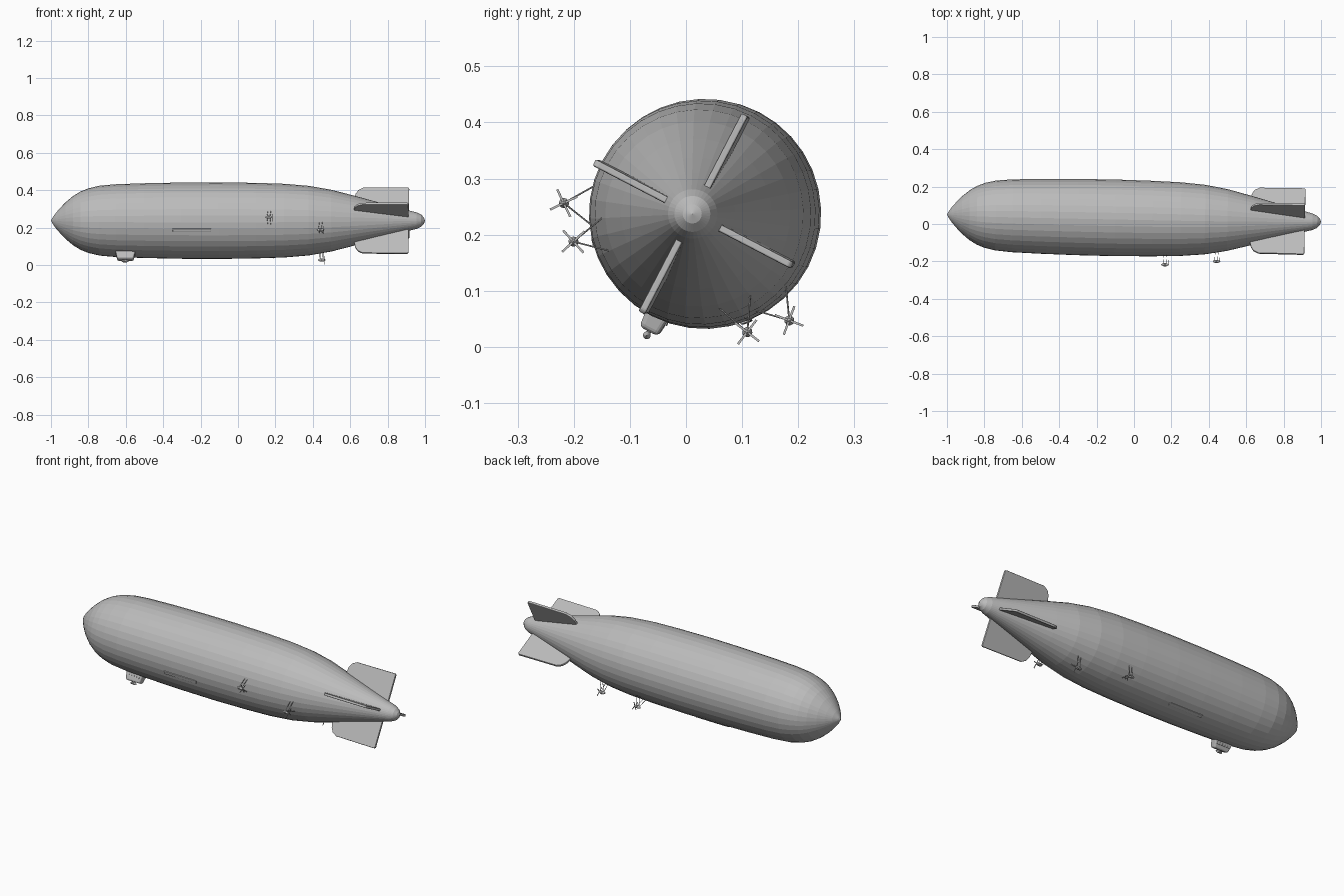
import bpy, bmesh, math
from mathutils import Matrix, Vector

if "Cube" in bpy.data.objects:
    bpy.data.objects.remove(bpy.data.objects["Cube"])

# The whole craft is rolled and slightly yawed
POSE = (Matrix.Translation((0, 0.031, 0.237)) @ Matrix.Rotation(-0.02, 4, 'Z')
        @ Matrix.Rotation(math.radians(-27.5), 4, 'X'))

grey = bpy.data.materials.new("light grey")
grey.use_nodes = True
grey.diffuse_color = (0.5, 0.5, 0.5, 1)
grey.node_tree.nodes["Principled BSDF"].inputs["Base Color"].default_value = (0.5, 0.5, 0.5, 1)


def finish(name, bm, bevel=0, segments=2):
    bmesh.ops.recalc_face_normals(bm, faces=bm.faces)
    mesh = bpy.data.meshes.new(name)
    bm.to_mesh(mesh)
    bm.free()
    mesh.materials.append(grey)
    obj = bpy.data.objects.new(name, mesh)
    bpy.context.collection.objects.link(obj)
    obj.matrix_world = POSE
    if bevel:
        mod = obj.modifiers.new("Bevel", 'BEVEL')
        mod.width, mod.segments = bevel, segments
    return obj


def around(x, r, degrees):
    """Point at radius r, angle measured from the keel towards +y."""
    a = math.radians(degrees)
    return Vector((x, r * math.sin(a), -r * math.cos(a)))


def lathe(bm, profile, sides, offset=Vector()):
    """Spin an (x, radius) profile about the x axis."""
    verts = [bm.verts.new(Vector((x, 0, r)) + offset) for x, r in profile]
    edges = [bm.edges.new(pair) for pair in zip(verts, verts[1:])]
    bmesh.ops.spin(bm, geom=verts + edges, cent=offset, axis=(1, 0, 0),
                   angle=math.tau, steps=sides)
    bmesh.ops.remove_doubles(bm, verts=bm.verts, dist=0.00005)


def rod(bm, start, end, radius, sides=6):
    d = end - start
    m = Matrix.Translation((start + end) / 2) @ d.to_track_quat('Z', 'Y').to_matrix().to_4x4()
    bmesh.ops.create_cone(bm, cap_ends=True, segments=sides, radius1=radius,
                          radius2=radius, depth=d.length, matrix=m)


def block(bm, centre, size, degrees=0):
    m = (Matrix.Translation(centre) @ Matrix.Rotation(math.radians(degrees), 4, 'X')
         @ Matrix.Diagonal((*size, 1)))
    return bmesh.ops.create_cube(bm, size=1, matrix=m)["verts"]


# Hull
HULL = [(-1, 0), (-0.993, 0.014), (-0.975, 0.04), (-0.95, 0.069), (-0.92, 0.1), (-0.88, 0.133),
        (-0.84, 0.157), (-0.8, 0.173), (-0.74, 0.187), (-0.65, 0.195), (-0.5, 0.2),
        (-0.3, 0.204), (-0.1, 0.205), (0.1, 0.202), (0.25, 0.197), (0.38, 0.186),
        (0.5, 0.165), (0.62, 0.134), (0.74, 0.101), (0.84, 0.074), (0.92, 0.053),
        (0.955, 0.044), (0.98, 0.032), (0.994, 0.017), (1, 0)]
bm = bmesh.new()
lathe(bm, HULL, 36)
finish("hull", bm)

# Four tail fins with a rounded leading corner
FIN = [(0.6, 0.05), (0.622, 0.13), (0.628, 0.16), (0.642, 0.183), (0.668, 0.197),
       (0.908, 0.199), (0.914, 0.193), (0.914, 0.03)]
for name, turn in (("lower", 0), ("left_side", 90), ("upper", 180), ("right_side", 270)):
    bm = bmesh.new()
    face = bm.faces.new([bm.verts.new((x, -0.0065, -r)) for x, r in FIN])
    ext = bmesh.ops.extrude_face_region(bm, geom=[face])["geom"]
    bmesh.ops.translate(bm, vec=(0, 0.013, 0), verts=[v for v in ext if isinstance(v, bmesh.types.BMVert)])
    bmesh.ops.rotate(bm, verts=bm.verts, matrix=Matrix.Rotation(math.radians(turn), 3, 'X'))
    finish(name + "_fin", bm, 0.003)

# Control gondola, tapered towards its floor
bm = bmesh.new()
for v in block(bm, (-0.6, 0, -0.21), (0.11, 0.046, 0.052)):
    if v.co.z < -0.21:
        v.co.x = -0.6 + (v.co.x + 0.6) * 0.78
        v.co.y *= 0.8
finish("gondola", bm, 0.008, 3)

# Window plates along both gondola sides
bm = bmesh.new()
for side in (-1, 1):
    for i in range(5):
        block(bm, (-0.632 + i * 0.016, side * 0.0215, -0.208), (0.01, 0.003, 0.01), side * 5)
finish("gondola_windows", bm)

# Landing bumper
bm = bmesh.new()
lathe(bm, [(-0.022, 0), (-0.016, 0.006), (0.006, 0.007), (0.022, 0)], 10, Vector((-0.6, 0, -0.244)))
rod(bm, Vector((-0.6, 0, -0.23)), Vector((-0.6, 0, -0.244)), 0.004)
finish("landing_bumper", bm)

# Observation window strips low on both flanks
for name, a in (("left", 48), ("right", -48)):
    bm = bmesh.new()
    block(bm, around(-0.243, 0.203, a), (0.205, 0.018, 0.009), a)
    finish(name + "_window_strip", bm, 0.002)

# Engine cars: pod, struts and four-bladed propeller
POD = [(-0.02, 0), (-0.016, 0.005), (-0.006, 0.009), (0.006, 0.009), (0.016, 0.005), (0.022, 0)]
for place, x, r, hull_r, a in (("front", 0.17, 0.246, 0.198, 67), ("rear", 0.445, 0.228, 0.172, 50)):
    for side, s in (("left", 1), ("right", -1)):
        centre = around(x, r, s * a)
        bm = bmesh.new()
        lathe(bm, POD, 10, centre)
        finish(f"{side}_{place}_engine", bm)

        bm = bmesh.new()
        for dx in (-0.008, 0.008):
            for spread in (-10, 10):
                rod(bm, centre + Vector((dx, 0, 0)), around(x + dx, hull_r, s * a + spread), 0.0014)
        finish(f"{side}_{place}_struts", bm)

        bm = bmesh.new()
        for k in range(4):
            turn = s * a + 30 + 90 * k
            block(bm, centre + around(0.017, 0.014, turn), (0.002, 0.004, 0.026), turn)
        finish(f"{side}_{place}_propeller", bm)
